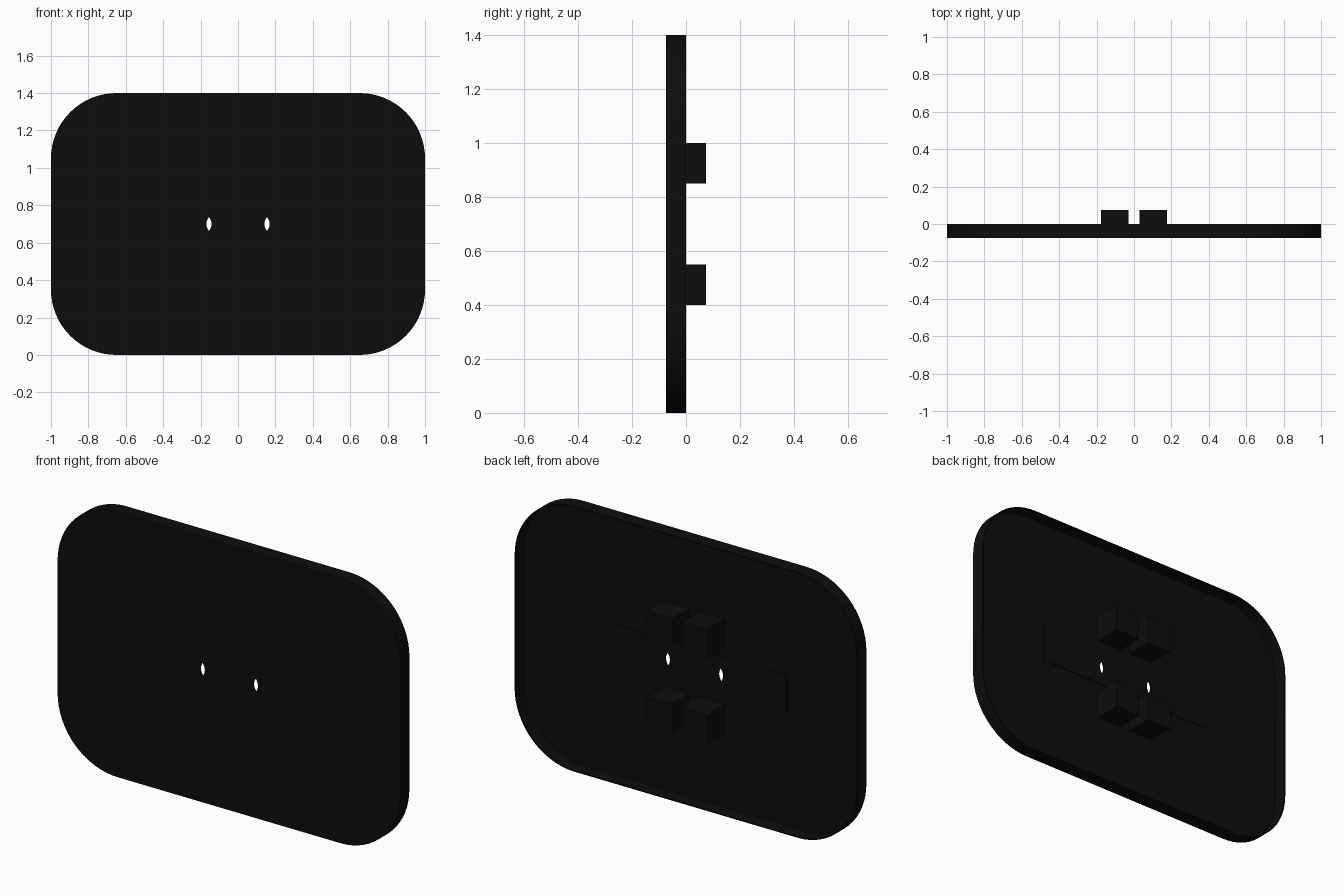
import bpy, bmesh, math

cube = bpy.data.objects.get("Cube")
if cube:
    bpy.data.objects.remove(cube, do_unlink=True)

MID_Z = 0.7
FRONT = -0.075
FLOOR = FRONT + 0.004
WALL = 0.006

black = bpy.data.materials.new("near_black")
black.use_nodes = True
colour = (0.004, 0.004, 0.004, 1)
black.diffuse_color = colour
black.node_tree.nodes["Principled BSDF"].inputs["Base Color"].default_value = colour


def prism(name, outline, y0, y1):
    """Extrude an x-z outline from y0 to y1."""
    bm = bmesh.new()
    face = bm.faces.new([bm.verts.new((x, y0, z)) for x, z in outline])
    new = bmesh.ops.extrude_face_region(bm, geom=[face])["geom"]
    moved = [v for v in new if isinstance(v, bmesh.types.BMVert)]
    bmesh.ops.translate(bm, verts=moved, vec=(0, y1 - y0, 0))
    bmesh.ops.recalc_face_normals(bm, faces=bm.faces[:])
    mesh = bpy.data.meshes.new(name)
    bm.to_mesh(mesh)
    bm.free()
    mesh.materials.append(black)
    ob = bpy.data.objects.new(name, mesh)
    bpy.context.collection.objects.link(ob)
    return ob


def rounded(half_w, half_h, radius, steps=16):
    pts = []
    for i, (sx, sz) in enumerate([(1, 1), (-1, 1), (-1, -1), (1, -1)]):
        for k in range(steps + 1):
            a = math.pi / 2 * (i + k / steps)
            pts.append((sx * (half_w - radius) + radius * math.cos(a),
                        MID_Z + sz * (half_h - radius) + radius * math.sin(a)))
    return pts


def rectangle(x0, x1, z0, z1):
    return [(x0, z0), (x1, z0), (x1, z1), (x0, z1)]


def lens(cx, half_w=0.014, half_h=0.037, steps=8):
    ts = [-1 + 2 * k / steps for k in range(steps + 1)]
    right = [(cx + half_w * (1 - t * t), MID_Z + half_h * t) for t in ts]
    left = [(cx - half_w * (1 - t * t), MID_Z + half_h * t) for t in ts[-2:0:-1]]
    return right + left


def cut(target, cutter):
    cutter.hide_render = True
    mod = target.modifiers.new("cut", "BOOLEAN")
    mod.operation = "DIFFERENCE"
    mod.solver = "EXACT"
    mod.object = cutter
    bpy.context.view_layer.objects.active = target
    bpy.ops.object.modifier_apply(modifier=mod.name)


# Shallow tray: thin front panel with a rim, open at the back
tray = prism("tray", rounded(1, 0.7, 0.35), FRONT, 0)
cutters = [prism("cavity_cutter", rounded(1 - WALL, 0.7 - WALL, 0.35 - WALL), FLOOR, 0.1)]
cut(tray, cutters[0])

# Thin strip across the inside of the panel
strip = prism("inner_strip", rectangle(-0.54, 0.54, 0.6, 0.8), FLOOR - 0.001, FLOOR + 0.004)

# Pointed slits through the panel and strip
for side in (-1, 1):
    slit = prism("slit_cutter", lens(side * 0.155), -0.2, 0.2)
    cutters.append(slit)
    cut(tray, slit)
    cut(strip, slit)

for ob in cutters:
    bpy.data.objects.remove(ob, do_unlink=True)

# Four posts standing on the panel and reaching past the rim
for level, z0 in (("lower", 0.4), ("upper", 0.85)):
    for side, x0 in (("right", -0.177), ("left", 0.03)):
        prism(f"{level}_{side}_post", rectangle(x0, x0 + 0.147, z0, z0 + 0.15),
              FLOOR - 0.001, 0.075)

# Smooth the rounded rim, keep the sharp edges
bpy.ops.object.select_all(action="DESELECT")
tray.select_set(True)
bpy.context.view_layer.objects.active = tray
bpy.ops.object.shade_smooth_by_angle(angle=math.radians(30))
